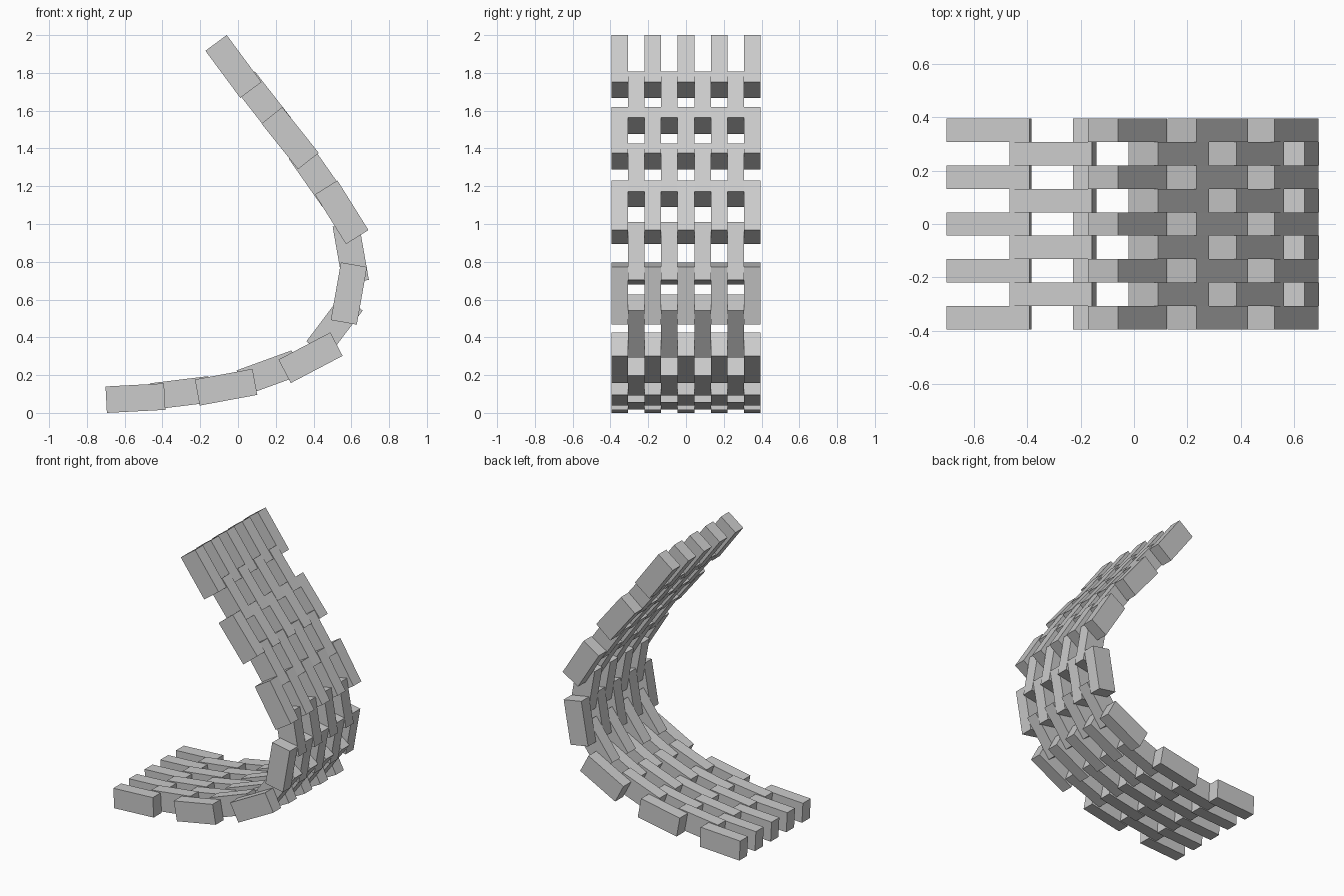
import bpy
from math import radians

if "Cube" in bpy.data.objects:
    bpy.data.objects.remove(bpy.data.objects["Cube"])

LENGTH, THICK, PITCH = 0.31, 0.14, 0.0877

# Side profile of the lounge chair: centre x, centre z, tilt in degrees
# Rows alternate between five blocks and four interleaved blocks
ROWS = [
    ("seat", -0.543, 0.078, 3),
    ("seat", -0.303, 0.106, 7),
    ("seat", -0.063, 0.136, 10.5),
    ("seat", 0.162, 0.212, 20),
    ("seat", 0.384, 0.292, 27.7),
    ("bend", 0.511, 0.460, 53),
    ("bend", 0.587, 0.632, 80),
    ("bend", 0.597, 0.845, 100),
    ("back", 0.549, 1.062, 122),
    ("back", 0.415, 1.258, 125),
    ("back", 0.276, 1.454, 128.6),
    ("back", 0.130, 1.642, 128),
    ("back", -0.024, 1.834, 126.5),
]


def block(name, x, y, z, tilt):
    bpy.ops.mesh.primitive_cube_add(size=1, location=(x, y, z),
                                    rotation=(0, -radians(tilt), 0))
    ob = bpy.context.object
    ob.name = name
    ob.scale = (LENGTH, PITCH, THICK)


# Interleaved wooden blocks across the width
for r, (part, x, z, tilt) in enumerate(ROWS):
    count = 5 if r % 2 == 0 else 4
    for i in range(count):
        y = (i - (count - 1) / 2) * 2 * PITCH
        block(f"{part}_slat_{r + 1}_{i + 1}", x, y, z, tilt)
